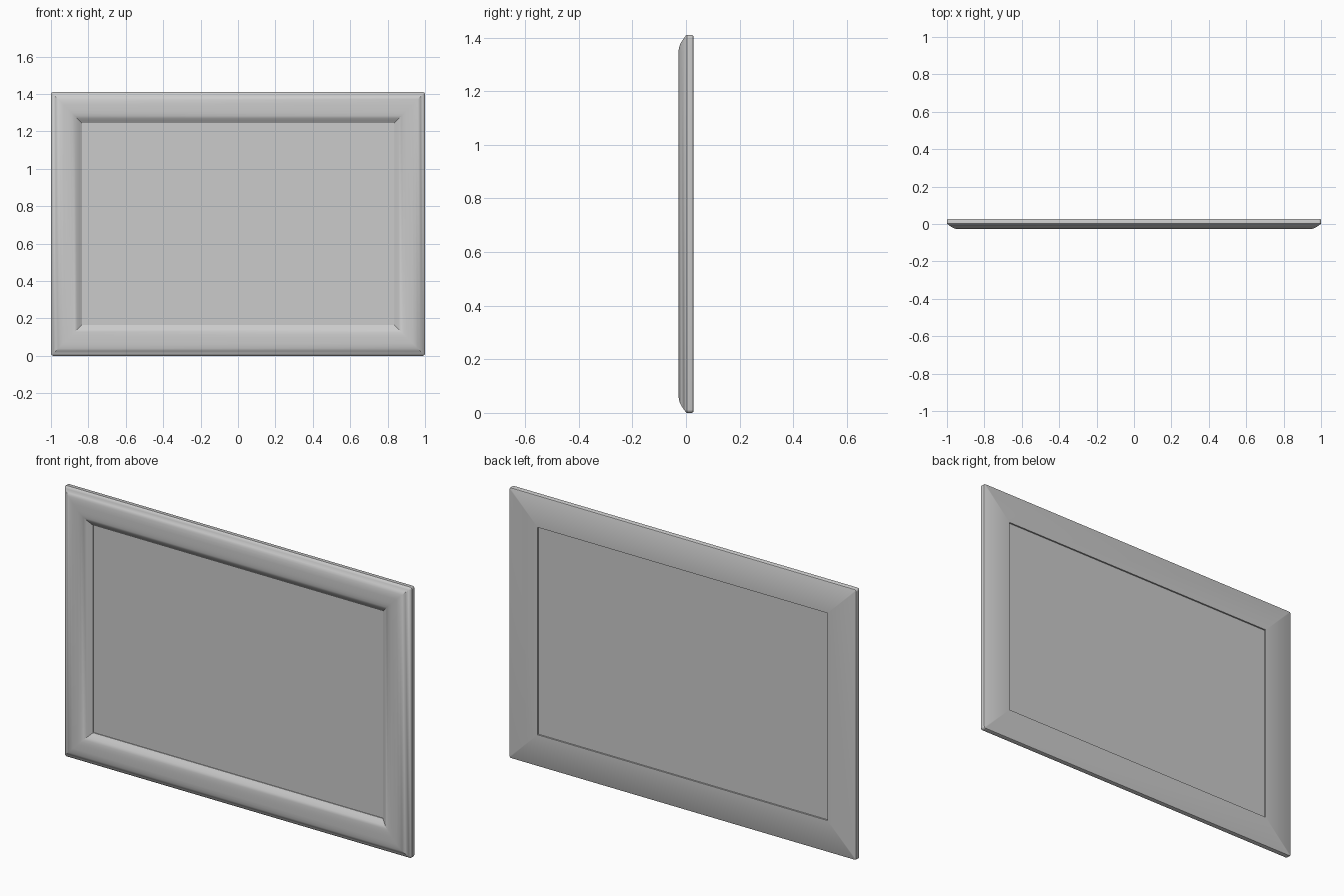
import bpy, bmesh, math

if "Cube" in bpy.data.objects:
    bpy.data.objects.remove(bpy.data.objects["Cube"])

W, H, RAIL, R = 1.0, 1.41, 0.165, 0.012
DEPTH = 0.028


def loop_points(inset, y, steps=4):
    """Rectangle at a given inset, with small rounded outer corners."""
    r = max(0.0, R - inset)
    hx, hz = W - inset - r, H / 2 - inset - r
    pts = []
    for i, (sx, sz) in enumerate([(1, 1), (-1, 1), (-1, -1), (1, -1)]):
        for k in range(steps + 1):
            a = math.pi / 2 * (i + k / steps)
            pts.append((sx * hx + r * math.cos(a), y,
                        H / 2 + sz * hz + r * math.sin(a)))
    return pts


def finish(name, bm):
    bmesh.ops.remove_doubles(bm, verts=bm.verts, dist=1e-5)
    bmesh.ops.recalc_face_normals(bm, faces=bm.faces)
    me = bpy.data.meshes.new(name)
    bm.to_mesh(me)
    bm.free()
    ob = bpy.data.objects.new(name, me)
    bpy.context.collection.objects.link(ob)
    bpy.ops.object.select_all(action='DESELECT')
    ob.select_set(True)
    bpy.context.view_layer.objects.active = ob
    bpy.ops.object.shade_smooth_by_angle(angle=math.radians(35))
    return ob


# Moulding section (inset, y): arched front, flat back, eased outer corner
profile = [(0.006, DEPTH), (0.002, 0.026), (0, 0.022), (0, 0.003), (0.003, -0.001)]
half_arch = [(0.012, -0.0075), (0.025, -0.0165), (0.038, -0.023),
             (0.052, -0.0268), (0.068, -DEPTH)]
profile += half_arch
profile += [(RAIL - d, y) for d, y in reversed(half_arch)]
profile += [(RAIL, 0.0), (RAIL, DEPTH)]

# Mitred frame: the section swept around the rectangle
bm = bmesh.new()
rings = [[bm.verts.new(p) for p in loop_points(d, y)] for d, y in profile]
n = len(rings[0])
for a, b in zip(rings, rings[1:] + rings[:1]):
    for i in range(n):
        j = (i + 1) % n
        bm.faces.new((a[i], a[j], b[j], b[i]))
finish("frame", bm)

# Flat picture panel, set into the opening
bm = bmesh.new()
bmesh.ops.create_cube(bm, size=1)
bmesh.ops.scale(bm, vec=(2 * (W - RAIL) + 0.004, 0.016, H - 2 * RAIL + 0.004), verts=bm.verts)
bmesh.ops.translate(bm, vec=(0, 0.012, H / 2), verts=bm.verts)
finish("picture_panel", bm)
